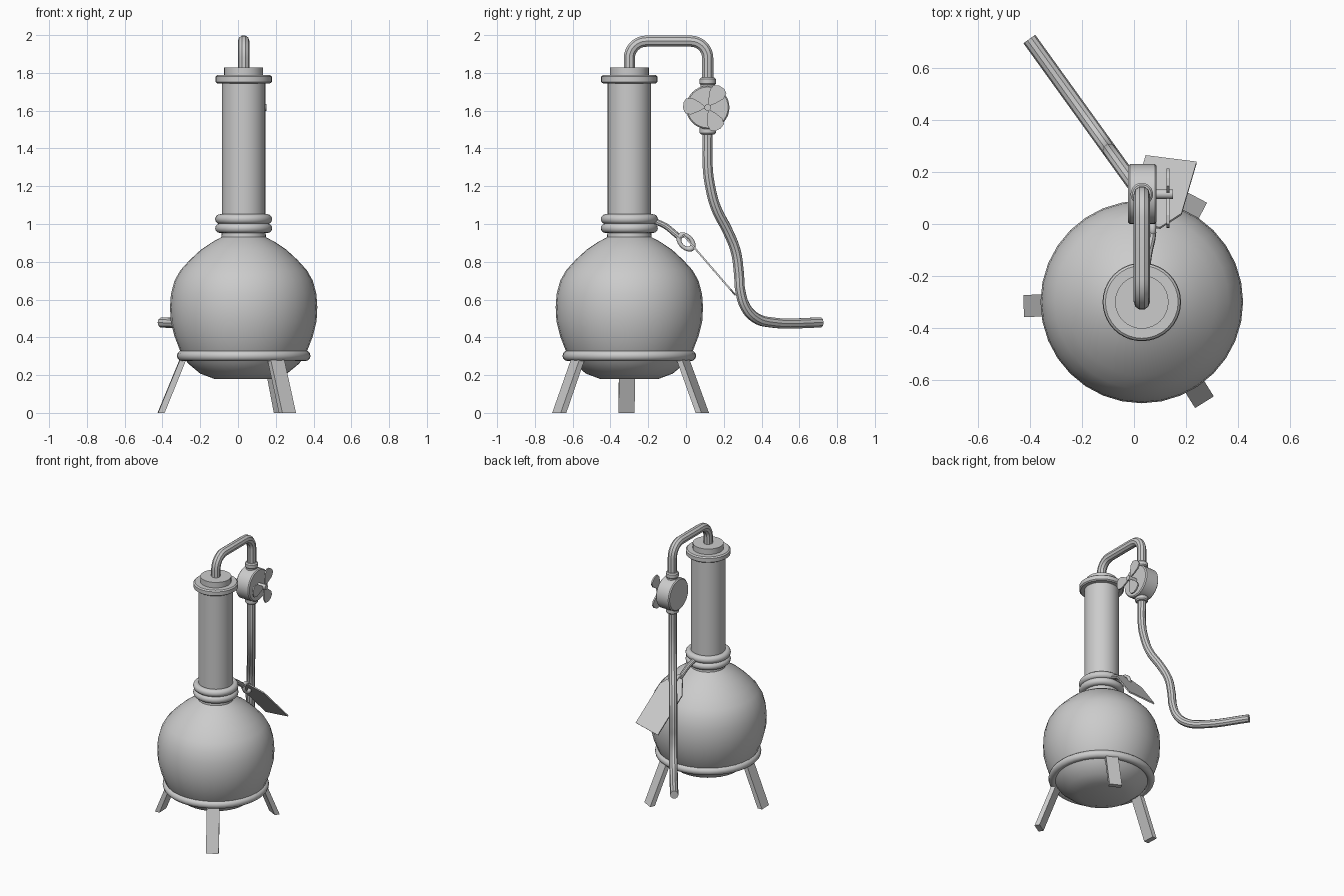
import bpy, bmesh
from math import sin, cos, pi, radians
from mathutils import Vector, Matrix

cube = bpy.data.objects.get("Cube")
if cube:
    bpy.data.objects.remove(cube, do_unlink=True)

grey = bpy.data.materials.new("plain grey")
grey.use_nodes = True
COLOUR = (0.6, 0.6, 0.6, 1)
grey.diffuse_color = COLOUR
grey.node_tree.nodes["Principled BSDF"].inputs["Base Color"].default_value = COLOUR

CX, CY = 0.03, -0.30          # axis of the vessel
PY, PZ = 0.115, 1.617         # centre of the pump drum


def finish(obj, smooth=True):
    """Give the part its colour and shading."""
    obj.data.materials.clear()
    obj.data.materials.append(grey)
    bpy.ops.object.select_all(action='DESELECT')
    obj.select_set(True)
    bpy.context.view_layer.objects.active = obj
    if smooth:
        bpy.ops.object.shade_smooth_by_angle(angle=radians(35))
    return obj


def from_bmesh(name, bm, smooth=True):
    bmesh.ops.recalc_face_normals(bm, faces=bm.faces)
    mesh = bpy.data.meshes.new(name)
    bm.to_mesh(mesh)
    bm.free()
    obj = bpy.data.objects.new(name, mesh)
    bpy.context.collection.objects.link(obj)
    return finish(obj, smooth)


def lathe(name, profile, loc=(CX, CY, 0), rot=(0, 0, 0), steps=32):
    """Revolve (radius, height) points about z and cap both ends."""
    bm = bmesh.new()
    rings = [[bm.verts.new((r * cos(2 * pi * i / steps), r * sin(2 * pi * i / steps), z))
              for i in range(steps)] for r, z in profile]
    for low, high in zip(rings, rings[1:]):
        for i in range(steps):
            j = (i + 1) % steps
            bm.faces.new((low[i], low[j], high[j], high[i]))
    bm.faces.new(rings[0])
    bm.faces.new(rings[-1])
    obj = from_bmesh(name, bm)
    obj.location, obj.rotation_euler = loc, rot
    return obj


def ring(name, major, minor, loc, rot=(0, 0, 0)):
    bpy.ops.mesh.primitive_torus_add(major_radius=major, minor_radius=minor, location=loc,
                                     rotation=rot, major_segments=40, minor_segments=12)
    bpy.context.object.name = name
    return finish(bpy.context.object)


def tube(name, points, radius, curved=False):
    curve = bpy.data.curves.new(name, 'CURVE')
    curve.dimensions = '3D'
    curve.bevel_depth, curve.bevel_resolution = radius, 3
    curve.use_fill_caps, curve.resolution_u = True, 6
    spline = curve.splines.new('BEZIER' if curved else 'POLY')
    if curved:
        spline.bezier_points.add(len(points) - 1)
        for bp, p in zip(spline.bezier_points, points):
            bp.co = p
            bp.handle_left_type = bp.handle_right_type = 'AUTO'
    else:
        spline.points.add(len(points) - 1)
        for sp, p in zip(spline.points, points):
            sp.co = (*p, 1)
    obj = bpy.data.objects.new(name, curve)
    bpy.context.collection.objects.link(obj)
    bpy.ops.object.select_all(action='DESELECT')
    obj.select_set(True)
    bpy.context.view_layer.objects.active = obj
    bpy.ops.object.convert(target='MESH')
    return finish(bpy.context.object)


def plate(name, outline, thickness, matrix):
    """Extrude a flat outline, centred on its plane, then place it."""
    bm = bmesh.new()
    face = bm.faces.new([bm.verts.new((x, y, -thickness / 2)) for x, y in outline])
    ext = bmesh.ops.extrude_face_region(bm, geom=[face])
    top = [v for v in ext["geom"] if isinstance(v, bmesh.types.BMVert)]
    bmesh.ops.translate(bm, verts=top, vec=(0, 0, thickness))
    bmesh.ops.transform(bm, matrix=matrix, verts=bm.verts)
    return from_bmesh(name, bm, smooth=False)


# Round vessel with a flat base and a short neck
lathe("vessel", [(0.155, 0.18), (0.23, 0.208), (0.295, 0.262), (0.335, 0.325), (0.366, 0.405),
                 (0.386, 0.485), (0.39, 0.56), (0.385, 0.63), (0.366, 0.70), (0.335, 0.755),
                 (0.285, 0.81), (0.225, 0.865), (0.165, 0.905), (0.118, 0.93), (0.115, 0.97)])

# Column with its top flange and cap
lathe("column", [(0.115, 0.94), (0.115, 1.76)])
lathe("top_flange", [(0.14, 1.745), (0.149, 1.752), (0.149, 1.78), (0.14, 1.788)])
lathe("top_cap", [(0.103, 1.78), (0.103, 1.828)])

# Two collars on the neck and the stand ring
for name, z in (("lower_collar", 0.978), ("upper_collar", 1.026)):
    ring(name, 0.125, 0.026, (CX, CY, z))
ring("stand_ring", 0.326, 0.028, (CX, CY, 0.302))

# Three splayed legs: a side outline (radius, height) turned about the vessel
for i, angle in enumerate((182, 62, -58)):
    side = [(0.455, 0), (0.42, 0), (0.298, 0.30), (0.331, 0.30)]
    turn = (Matrix.Translation((CX, CY, 0)) @ Matrix.Rotation(radians(angle), 4, 'Z')
            @ Matrix.Rotation(pi / 2, 4, 'X'))
    plate(f"leg_{i + 1}", side, 0.085, turn)

# Overhead pipe with two rounded bends
BEND, TOP = 0.09, 1.968
path = [(CX, CY, 1.81)]
for y0, start in ((CY + BEND, pi), (PY - BEND, pi / 2)):
    for k in range(9):
        a = start - k * pi / 16
        path.append((CX, y0 + BEND * cos(a), TOP - BEND + BEND * sin(a)))
path.append((CX, PY, 1.72))
tube("overhead_pipe", path, 0.031)

# Pump drum with collars above and below
lathe("pump_drum", [(0.108, -0.055), (0.115, -0.048), (0.115, 0.048), (0.108, 0.055)],
      (0.032, PY, PZ), (0, pi / 2, 0))
for name, z in (("drum_top_collar", 1.755), ("drum_bottom_collar", 1.495)):
    lathe(name, [(0.036, -0.02), (0.043, -0.012), (0.043, 0.012), (0.036, 0.02)], (CX, PY, z))
for name, z in (("drum_top_socket", 1.73), ("drum_bottom_socket", 1.505)):
    lathe(name, [(0.038, -0.025), (0.038, 0.025)], (CX, PY, z))

# Fan on a short shaft
lathe("fan_shaft", [(0.018, 0), (0.018, 0.07)], (0.08, PY, PZ), (0, pi / 2, 0), 16)
blade = [(0.008, 0), (0.045, 0.025), (0.085, 0.045), (0.115, 0.042), (0.13, 0.015),
         (0.13, -0.015), (0.118, -0.038), (0.085, -0.042), (0.045, -0.024)]
to_yz = Matrix(((0, 0, 1, 0), (1, 0, 0, 0), (0, 1, 0, 0), (0, 0, 0, 1)))
for i, angle in enumerate((55, 175, 295)):
    plate(f"fan_blade_{i + 1}", blade, 0.01, Matrix.Translation((0.131, PY, PZ))
          @ to_yz @ Matrix.Rotation(radians(angle), 4, 'Z'))

# Outlet hose, swinging away to the back in one vertical plane
hose = [(PY, 1.50), (PY, 1.30), (0.126, 1.21), (0.157, 1.09), (0.222, 0.96), (0.262, 0.86),
        (0.28, 0.74), (0.287, 0.65), (0.315, 0.56), (0.37, 0.502), (0.45, 0.479), (0.712, 0.478)]
tube("outlet_hose", [(0.027 - 0.72 * (y - PY), y, z) for y, z in hose], 0.028, curved=True)

# Cord from the collars, its loop and the hanging tag
tube("tag_cord", [(0.045, -0.18, 1.02), (0.055, -0.11, 0.99), (0.066, -0.06, 0.95),
                  (0.07, -0.03, 0.925)], 0.016, curved=True)
loop = ring("cord_loop", 0.037, 0.013, (0.072, 0.0, 0.905), (radians(-40), pi / 2, 0))
loop.rotation_euler = (Matrix.Rotation(radians(-45), 3, 'X')
                       @ Matrix.Rotation(pi / 2, 3, 'Y')).to_euler()
loop.scale = (0.8, 1.2, 1)

# Local x runs across the tag, local y runs down its slope
across = Vector((0.199, -0.025, 0.029)).normalized()
down = Vector((0.013, 0.255, -0.295))
down = (down - across * down.dot(across)).normalized()
frame = Matrix((across, down, across.cross(down))).transposed().to_4x4()
tag = [(-0.035, -0.045), (0.035, -0.045), (0.1, 0.05), (0.1, 0.378), (-0.1, 0.378), (-0.1, 0.05)]
tag = [(x, y if y < 0.3 else 0.36) for x, y in tag]
plate("tag", tag, 0.009, Matrix.Translation((0.075, 0.018, 0.905)) @ frame)
